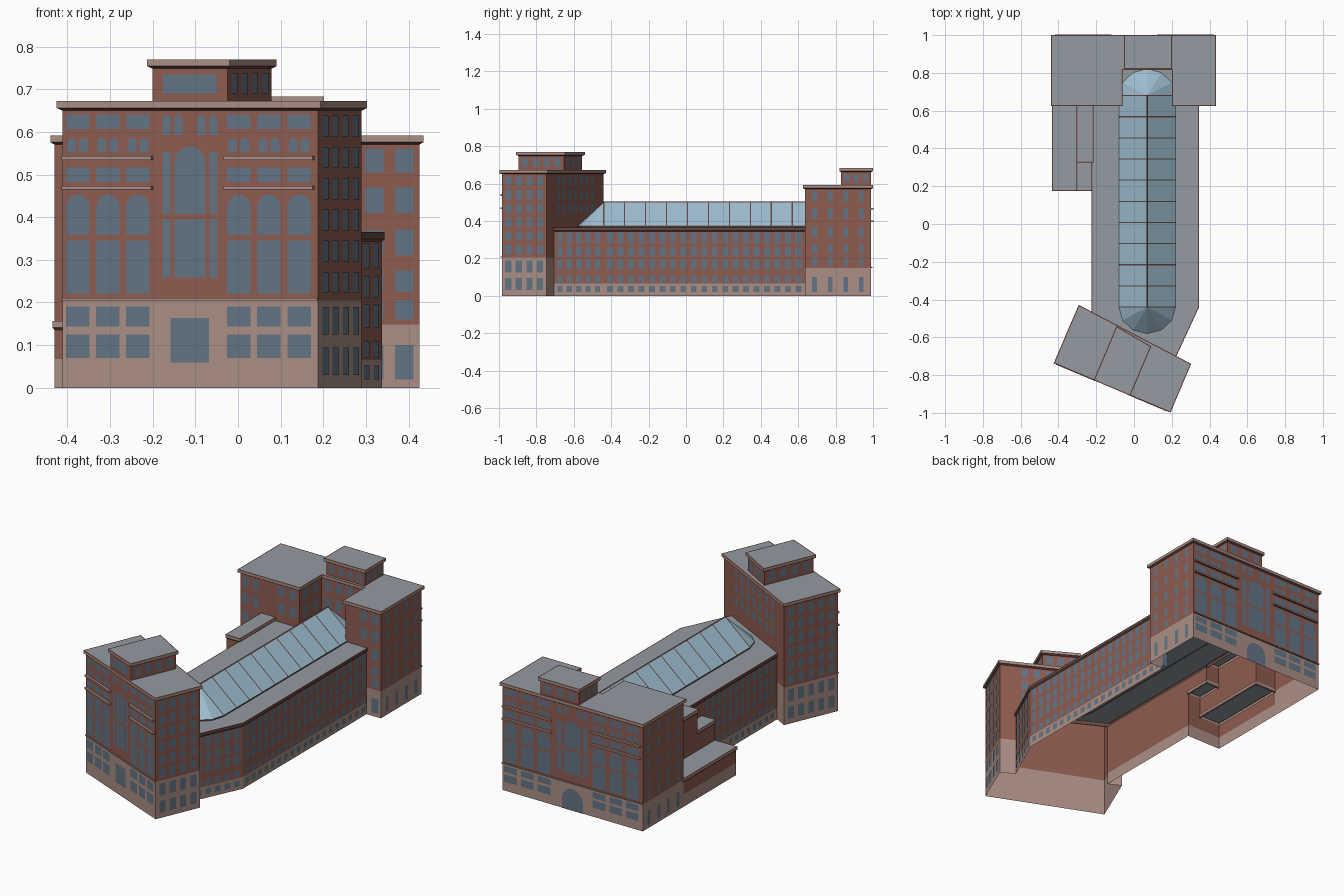
import bpy, bmesh, math
from mathutils import Vector

cube = bpy.data.objects.get("Cube")
if cube:
    bpy.data.objects.remove(cube)


def material(name, rgb):
    m = bpy.data.materials.new(name)
    m.use_nodes = True
    m.diffuse_color = (*rgb, 1)
    m.node_tree.nodes["Principled BSDF"].inputs["Base Color"].default_value = (*rgb, 1)
    return m


MATS = [material("brick red", (0.275, 0.107, 0.08)),
        material("pale stone", (0.41, 0.275, 0.235)),
        material("window blue", (0.127, 0.178, 0.238)),
        material("roof grey", (0.292, 0.328, 0.361)),
        material("atrium glass", (0.352, 0.527, 0.644)),
        material("dark trim", (0.13, 0.065, 0.052))]
BRICK, STONE, WINDOW, ROOF, GLASS, TRIM = range(6)


class Part:
    """Collects coloured faces for one named object."""

    def __init__(self, name):
        self.name, self.bm = name, bmesh.new()

    def face(self, points, mat):
        f = self.bm.faces.new([self.bm.verts.new(p) for p in points])
        f.material_index = mat

    def done(self):
        bmesh.ops.remove_doubles(self.bm, verts=self.bm.verts, dist=0.0001)
        mesh = bpy.data.meshes.new(self.name)
        self.bm.to_mesh(mesh)
        self.bm.free()
        for m in MATS:
            mesh.materials.append(m)
        bpy.context.collection.objects.link(bpy.data.objects.new(self.name, mesh))


def offset(poly, d):
    """Mitred outward offset of a counter-clockwise outline."""
    out = []
    for i, p in enumerate(poly):
        a, b = (p - poly[i - 1]).normalized(), (poly[(i + 1) % len(poly)] - p).normalized()
        na, nb = Vector((a.y, -a.x)), Vector((b.y, -b.x))
        out.append(p + (na + nb) * d / (1 + na.dot(nb)))
    return out


def block(name, points, base, top, start=None, bottom=0.0, rim=STONE, lip=0.01):
    """Open-bottomed walls with a plinth colour, cornice and flat roof.
    start gives the height where a wall joined to a neighbour begins."""
    poly = [Vector(p) for p in points]
    part, n, under = Part(name), len(poly), top - 0.016
    outer, inner = offset(poly, lip), offset(poly, lip - 0.006)
    for i in range(n):
        j = (i + 1) % n
        low = (start or {}).get(i, bottom)
        for z0, z1, mat in ((low, base, STONE), (max(low, base), under, BRICK)):
            if z1 > z0:
                part.face([(*poly[i], z0), (*poly[j], z0), (*poly[j], z1), (*poly[i], z1)], mat)
        for a, za, b, zb, mat in ((poly, under - 0.006, outer, under, TRIM),
                                  (outer, under, outer, top, rim),
                                  (outer, top, inner, top, BRICK)):
            part.face([(*a[i], za), (*a[j], za), (*b[j], zb), (*b[i], zb)], mat)
    part.face([(*p, top) for p in inner], ROOF)
    part.done()
    return poly


class Wall:
    """Places thin plates and ledges on the wall running from p to q."""

    def __init__(self, part, p, q):
        self.part, self.p = part, Vector(p)
        d = Vector(q) - self.p
        self.length, self.dir = d.length, d.normalized()
        self.normal = Vector((self.dir.y, -self.dir.x))

    def at(self, u, z, out=0.002):
        xy = self.p + self.dir * u * self.length + self.normal * out
        return (xy.x, xy.y, z)

    def pane(self, u0, u1, z0, z1, arch=False):
        pts = [(u0, z0), (u1, z0)]
        if arch:
            r, c = (u1 - u0) / 2, (u0 + u1) / 2
            h = min(r * self.length, (z1 - z0) * 0.7)
            for k in range(9):
                t = math.pi * k / 8
                pts.append((c + r * math.cos(t), z1 - h + h * math.sin(t)))
        else:
            pts += [(u1, z1), (u0, z1)]
        self.part.face([self.at(*p) for p in pts], WINDOW)

    def grid(self, n, rows, fill=0.55, u0=0.03, u1=0.97):
        step = (u1 - u0) / n
        for k in range(n):
            c = u0 + (k + 0.5) * step
            for z0, z1 in rows:
                self.pane(c - step * fill / 2, c + step * fill / 2, z0, z1)

    def ledge(self, u0, u1, z0, z1, out=0.012):
        a, b, c, d = [[self.at(u, z, o) for u in (u0, u1)]
                      for z, o in ((z0, 0), (z0, out), (z1, out), (z1, 0))]
        for lo, hi, mat in ((a, b, TRIM), (b, c, STONE), (c, d, STONE)):
            self.part.face([lo[0], lo[1], hi[1], hi[0]], mat)
        for k in (0, 1):
            self.part.face([a[k], b[k], c[k], d[k]], STONE)


def facade(wall, base, top, arched_door):
    """Ornate street front: two window wings around a tall arched centre."""
    def z(t):
        return base + t * (top - base)
    for wing in (0.015, 0.645):
        for k in range(3):
            a = wing + 0.118 * k
            b = a + 0.092
            for z0, z1 in ((0.34, 0.61), (0.7, 0.93)):
                wall.pane(a, b, base * z0, base * z1)
            wall.pane(a, b, z(0.035), z(0.31))
            wall.pane(a, b, z(0.34), z(0.55), True)
            wall.pane(a, b, z(0.615), z(0.69))
            wall.pane(a + 0.005, a + 0.04, z(0.77), z(0.845), True)
            wall.pane(b - 0.04, b - 0.005, z(0.77), z(0.845), True)
            wall.pane(a, b, z(0.89), z(0.965))
        for t in (0.575, 0.73):
            wall.ledge(wing - 0.01, wing + 0.34, z(t), z(t + 0.02))
    wall.ledge(0, 1, base, base + 0.006, 0.006)
    wall.pane(0.44, 0.56, z(0.12), z(0.42))
    wall.pane(0.44, 0.56, z(0.45), z(0.8), True)
    for c in (0.408, 0.592):
        wall.pane(c - 0.016, c + 0.016, z(0.12), z(0.42))
        wall.pane(c - 0.016, c + 0.016, z(0.45), z(0.77))
    for c in (0.408, 0.455, 0.545, 0.592):
        wall.pane(c - 0.016, c + 0.016, z(0.86), z(0.965), True)
    wall.pane(0.425, 0.575, 0.0 if arched_door else base * 0.29, base * 0.8, arched_door)


def rows(z0, z1, n, fill=0.68):
    step = (z1 - z0) / n
    return [(z0 + step * (k + 0.5 - fill / 2), z0 + step * (k + 0.5 + fill / 2)) for k in range(n)]


# Angled front block and its rooftop storey
front = block("front_block", [(-0.412, -0.732), (0.188, -0.985), (0.29, -0.745),
                              (0.215, -0.706), (-0.22, -0.478), (-0.288, -0.442)],
              0.205, 0.672, {3: 0.36})
attic = block("front_rooftop_storey", [(-0.2, -0.822), (-0.025, -0.896), (0.078, -0.652),
                                       (-0.088, -0.555)], 0, 0.77, bottom=0.665)
part = Part("front_block_windows")
side_rows = rows(0.015, 0.205, 2) + rows(0.21, 0.65, 6)
facade(Wall(part, front[0], front[1]), 0.205, 0.656, False)
Wall(part, front[1], front[2]).grid(4, side_rows, 0.58)
Wall(part, front[5], front[0]).grid(5, side_rows, 0.58)
Wall(part, front[3], front[4]).grid(7, rows(0.21, 0.65, 6)[3:], 0.5)
Wall(part, attic[0], attic[1]).pane(0.14, 0.86, 0.69, 0.735)
for k, n in ((1, 4), (2, 3), (3, 4)):
    Wall(part, attic[k], attic[(k + 1) % 4]).grid(n, [(0.69, 0.738)])
part.done()

# Long middle wing
wing = block("middle_wing", [(-0.22, -0.478), (0.215, -0.706), (0.338, -0.44), (0.338, 0.635),
                             (0.21, 0.635), (0.21, 0.825), (-0.07, 0.825), (-0.07, 0.635),
                             (-0.22, 0.635), (-0.22, 0.33), (-0.22, 0.18)], 0.065, 0.365,
             {0: 1, 3: 1, 4: 1, 5: 1, 6: 1, 7: 1, 8: 1, 9: 0.27}, rim=TRIM, lip=0.006)
part = Part("middle_wing_windows")
wing_rows = [(0.02, 0.052), (0.07, 0.108), (0.14, 0.195), (0.21, 0.262), (0.28, 0.34)]
Wall(part, wing[1], wing[2]).grid(5, wing_rows, 0.56)
Wall(part, wing[2], wing[3]).grid(19, wing_rows, 0.56, 0.005, 0.995)
Wall(part, wing[10], wing[0]).grid(12, wing_rows, 0.56)
part.done()

# Rear block with a notch for the atrium, and its raised centre
rear = block("rear_block", [(-0.43, 0.635), (-0.3, 0.635), (-0.22, 0.635), (-0.07, 0.635),
                            (-0.07, 0.825), (0.21, 0.825), (0.21, 0.635), (0.338, 0.635),
                            (0.425, 0.635), (0.425, 0.99), (-0.43, 0.99)], 0.148, 0.592,
             {0: 0.157, 1: 0.385, 2: 0.36, 3: 0.36, 4: 0.36, 5: 0.36, 6: 0.36})
crown = block("rear_raised_centre", [(-0.043, 0.83), (0.192, 0.83), (0.192, 0.99), (-0.043, 0.99)],
              0, 0.683, bottom=0.585)
part = Part("rear_block_windows")
rear_rows = [(0.02, 0.1), (0.16, 0.205), (0.225, 0.275), (0.31, 0.37), (0.41, 0.47), (0.505, 0.56)]
facade(Wall(part, rear[9], rear[10]), 0.148, 0.576, True)
Wall(part, rear[8], rear[9]).grid(4, rear_rows, 0.3)
Wall(part, rear[10], rear[0]).grid(4, rear_rows, 0.3)
Wall(part, rear[0], rear[1]).grid(2, rear_rows[2:])
Wall(part, rear[2], rear[3]).grid(2, rear_rows[4:])
Wall(part, rear[3], rear[4]).grid(2, rear_rows[4:], 0.45)
Wall(part, rear[4], rear[5]).grid(4, rear_rows[4:])
Wall(part, rear[5], rear[6]).grid(2, rear_rows[4:], 0.45)
Wall(part, (0.285, 0.635), rear[8]).grid(2, rear_rows, 0.62, 0, 1)
for k, n in ((0, 4), (1, 3), (2, 3), (3, 3)):
    Wall(part, crown[k], crown[(k + 1) % 4]).grid(n, [(0.61, 0.65)])
part.done()

# Stepped annexes on the far side
block("low_annex", [(-0.43, 0.18), (-0.3, 0.18), (-0.3, 0.33), (-0.3, 0.635), (-0.43, 0.635)],
      0.068, 0.157, {1: 1, 2: 1, 3: 1}, lip=0.005)
block("middle_annex", [(-0.3, 0.18), (-0.22, 0.18), (-0.22, 0.33), (-0.3, 0.33)],
      0.068, 0.27, {1: 1, 2: 1, 3: 0.15}, lip=0.005)
block("high_annex", [(-0.3, 0.33), (-0.22, 0.33), (-0.22, 0.635), (-0.3, 0.635)],
      0.068, 0.385, {0: 0.26, 1: 0.36, 2: 1, 3: 0.15}, lip=0.005)

# Glazed atrium roof with faceted round ends
CX, R, Y0, Y1, EAVE, RIDGE = 0.07, 0.15, -0.44, 0.68, 0.372, 0.5
part = Part("atrium_roof")
arc = [(R * math.cos(math.pi * k / 6), 0.14 * math.sin(math.pi * k / 6)) for k in range(7)]
outline = [(CX - x, Y0 - y) for x, y in arc] + [(CX + x, Y1 + y) for x, y in arc]
for i, a in enumerate(outline):
    b = outline[(i + 1) % len(outline)]
    part.face([(*a, 0.36), (*b, 0.36), (*b, EAVE), (*a, EAVE)], TRIM)
    tops = [(CX, Y0, RIDGE)] if i < 6 else [(CX, Y1, RIDGE)]
    if i in (6, 13):
        tops = [(CX, Y1, RIDGE), (CX, Y0, RIDGE)] if i == 6 else [(CX, Y0, RIDGE), (CX, Y1, RIDGE)]
    part.face([(*a, EAVE), (*b, EAVE), *tops], GLASS)
part.done()

# Glazing bars and ridge
part = Part("atrium_ribs")
for side in (-1, 1):
    for k in range(11):
        y = Y0 + (Y1 - Y0) * k / 10
        ends = [(CX + side * R, EAVE + 0.003), (CX, RIDGE + 0.003)]
        quad = [(x, y + d, z) for (x, z), d in ((ends[0], -0.003), (ends[0], 0.003),
                                                (ends[1], 0.003), (ends[1], -0.003))]
        part.face(quad if side > 0 else quad[::-1], TRIM)
    ridge = [(CX, Y0, RIDGE + 0.005), (CX + side * 0.005, Y0, RIDGE),
             (CX + side * 0.005, Y1, RIDGE), (CX, Y1, RIDGE + 0.005)]
    part.face(ridge if side > 0 else ridge[::-1], TRIM)
part.done()
